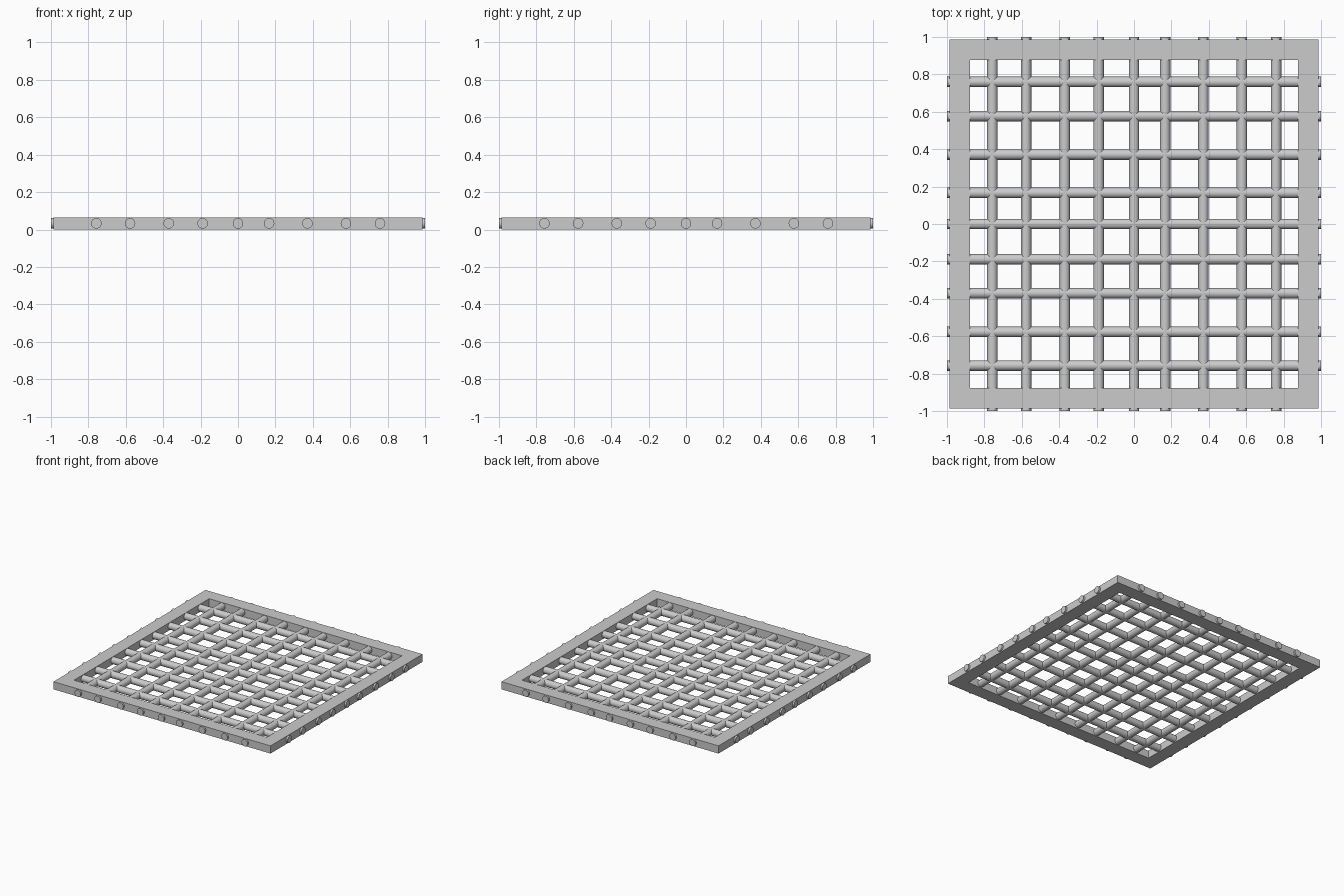
import bpy, bmesh, math

if "Cube" in bpy.data.objects:
    bpy.data.objects.remove(bpy.data.objects["Cube"])

HEIGHT = 0.063
OUTER, INNER = 0.986, 0.876
ROD_R = 0.028
ROD_Z = 0.033
# rod spacing, shared by both directions
POSITIONS = [-0.757, -0.577, -0.370, -0.189, 0.0, 0.166, 0.371, 0.577, 0.759]


def make_frame():
    # square ring extruded upward
    bm = bmesh.new()
    signs = [(-1, -1), (1, -1), (1, 1), (-1, 1)]
    out = [bm.verts.new((x * OUTER, y * OUTER, 0)) for x, y in signs]
    inn = [bm.verts.new((x * INNER, y * INNER, 0)) for x, y in signs]
    for i in range(4):
        j = (i + 1) % 4
        bm.faces.new((out[i], out[j], inn[j], inn[i]))
    ext = bmesh.ops.extrude_face_region(bm, geom=bm.faces[:], use_keep_orig=True)
    top = [v for v in ext["geom"] if isinstance(v, bmesh.types.BMVert)]
    bmesh.ops.translate(bm, verts=top, vec=(0, 0, HEIGHT))
    bmesh.ops.recalc_face_normals(bm, faces=bm.faces[:])
    mesh = bpy.data.meshes.new("frame")
    bm.to_mesh(mesh)
    bm.free()
    bpy.context.collection.objects.link(bpy.data.objects.new("frame", mesh))


def make_rod(name, location, rotation):
    bpy.ops.mesh.primitive_cylinder_add(vertices=32, radius=ROD_R, depth=2.0,
                                        location=location, rotation=rotation)
    bpy.context.object.name = name
    bpy.ops.object.shade_smooth_by_angle(angle=math.radians(35))


make_frame()

# crossing rods, poking slightly through the frame
for i, p in enumerate(POSITIONS, 1):
    make_rod(f"lengthwise_rod_{i}", (p, 0, ROD_Z), (math.pi / 2, 0, 0))
    make_rod(f"crosswise_rod_{i}", (0, p, ROD_Z), (0, math.pi / 2, 0))
